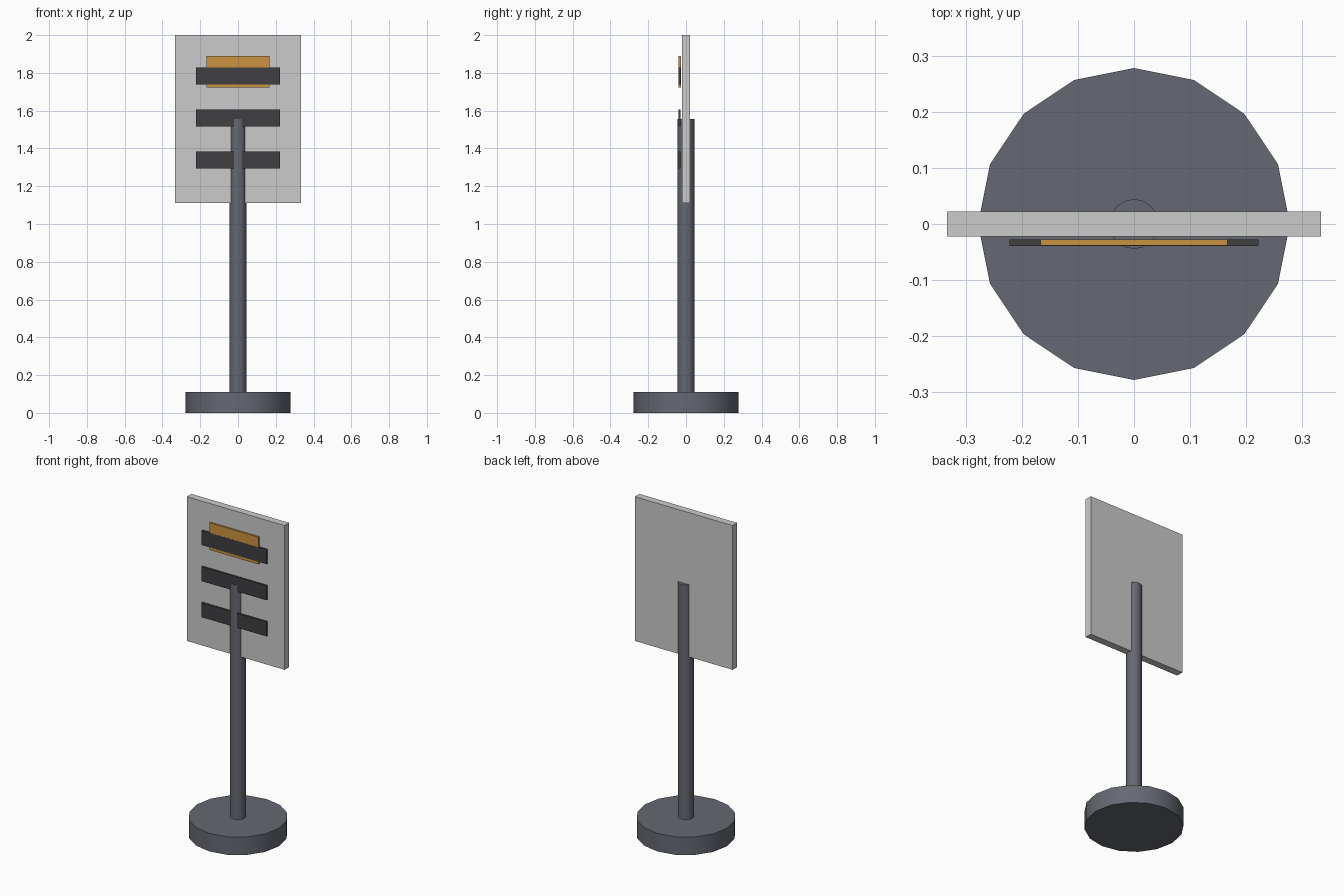
import bpy, math

if "Cube" in bpy.data.objects:
    bpy.data.objects.remove(bpy.data.objects["Cube"])


def material(name, rgb):
    m = bpy.data.materials.new(name)
    m.diffuse_color = (*rgb, 1)
    m.use_nodes = True
    m.node_tree.nodes["Principled BSDF"].inputs["Base Color"].default_value = m.diffuse_color
    return m


STEEL = material("steel_grey", (0.13, 0.14, 0.17))
BOARD = material("board_white", (0.65, 0.64, 0.63))
DARK = material("dark_grey", (0.05, 0.05, 0.055))
AMBER = material("amber", (0.60, 0.29, 0.05))


def box(name, size, centre, mat):
    bpy.ops.mesh.primitive_cube_add(size=1, location=centre)
    ob = bpy.context.object
    ob.name = name
    ob.scale = size
    bpy.ops.object.transform_apply(location=False, rotation=False, scale=True)
    ob.data.materials.append(mat)
    return ob


def cylinder(name, radius, z0, z1, mat, sides=16):
    bpy.ops.mesh.primitive_cylinder_add(
        vertices=sides, radius=radius, depth=z1 - z0, location=(0, 0, (z0 + z1) / 2))
    ob = bpy.context.object
    ob.name = name
    ob.data.materials.append(mat)
    bpy.ops.object.shade_smooth_by_angle(angle=math.radians(40))
    return ob


# Round foot and the pole standing in it
cylinder("base", 0.278, 0, 0.111, STEEL)
cylinder("pole", 0.0444, 0.02, 1.556, STEEL)

# Sign board, centred on the pole top
box("sign_board", (0.667, 0.0444, 0.889), (0, 0, 1.5555), BOARD)

# Amber header plate, just in front of the board
box("header_plate", (0.333, 0.011, 0.167), (0, -0.033, 1.806), AMBER)

# Three dark strips, a hair proud of the header plate
for i in range(3):
    box(f"strip_{i + 1}", (0.444, 0.011, 0.089), (0, -0.0335, 1.783 - 0.2225 * i), DARK)
